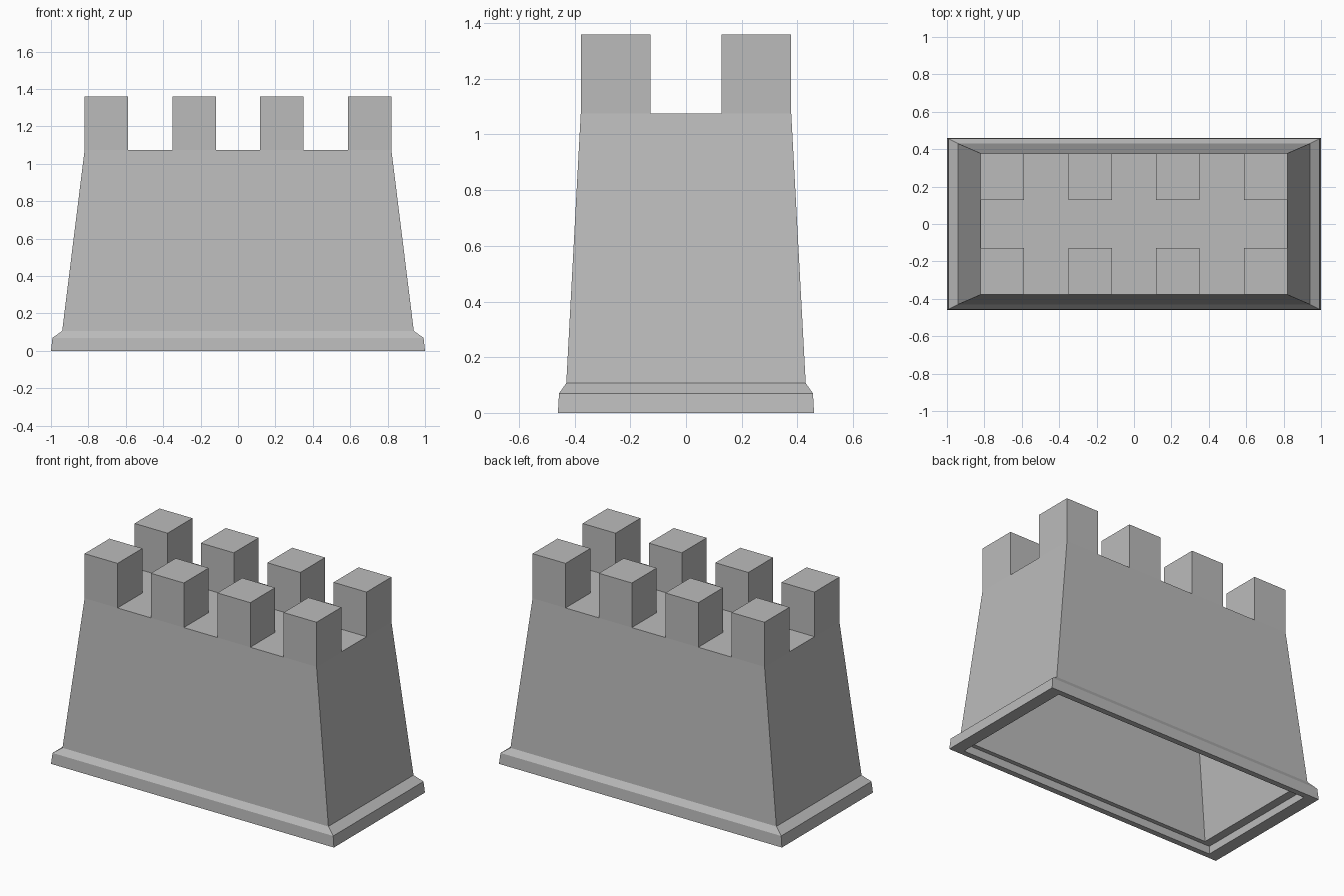
import bpy
import bmesh

cube = bpy.data.objects.get("Cube")
if cube:
    bpy.data.objects.remove(cube, do_unlink=True)

# One plain grey plastic
grey = bpy.data.materials.new("plain grey")
grey.use_nodes = True
colour = (0.5, 0.5, 0.5, 1)
grey.diffuse_color = colour
grey.node_tree.nodes["Principled BSDF"].inputs["Base Color"].default_value = colour


def loft(name, rings, centre=(0, 0), close_start=True):
    """Join rectangles (half x, half y, z) into a shell, capping the last one."""
    bm = bmesh.new()
    loops = []
    for hx, hy, z in rings:
        corners = ((-hx, -hy), (hx, -hy), (hx, hy), (-hx, hy))
        loops.append([bm.verts.new((centre[0] + x, centre[1] + y, z)) for x, y in corners])
    for low, high in zip(loops, loops[1:]):
        for i in range(4):
            j = (i + 1) % 4
            bm.faces.new((low[i], low[j], high[j], high[i]))
    bm.faces.new(loops[-1])
    if close_start:
        bm.faces.new(loops[0][::-1])
    mesh = bpy.data.meshes.new(name)
    bm.to_mesh(mesh)
    bm.free()
    mesh.materials.append(grey)
    obj = bpy.data.objects.new(name, mesh)
    bpy.context.collection.objects.link(obj)
    return obj


WALL_TOP, MERLON_TOP = 1.075, 1.36
TOP_X, TOP_Y = 0.82, 0.378
INNER = 0.92  # cavity size relative to the outside

# Hollow tapered wall: from the cavity ceiling, down past the inner ledge,
# around the bottom rim and up the outside to the walkway
loft("hollow_wall", [
    (TOP_X * INNER, TOP_Y * INNER, WALL_TOP * INNER),
    (0.94 * INNER, 0.43 * INNER, 0.05),
    (INNER, 0.46 * INNER, 0.05),
    (INNER, 0.46 * INNER, 0),
    (1, 0.46, 0),
    (0.992, 0.456, 0.07),
    (0.94, 0.43, 0.107),
    (TOP_X, TOP_Y, WALL_TOP),
])

# Two rows of four merlons, mirrored on both axes
HALF_X, HALF_Y = 0.1165, 0.1255
for side_y, row in ((-1, "front"), (1, "back")):
    for side_x, side in ((-1, "right"), (1, "left")):
        for x, place in ((TOP_X - HALF_X, "corner"), (0.235, "middle")):
            loft(f"{row}_{side}_{place}_merlon",
                 [(HALF_X, HALF_Y, WALL_TOP), (HALF_X, HALF_Y, MERLON_TOP)],
                 (side_x * x, side_y * (TOP_Y - HALF_Y)), close_start=False)
